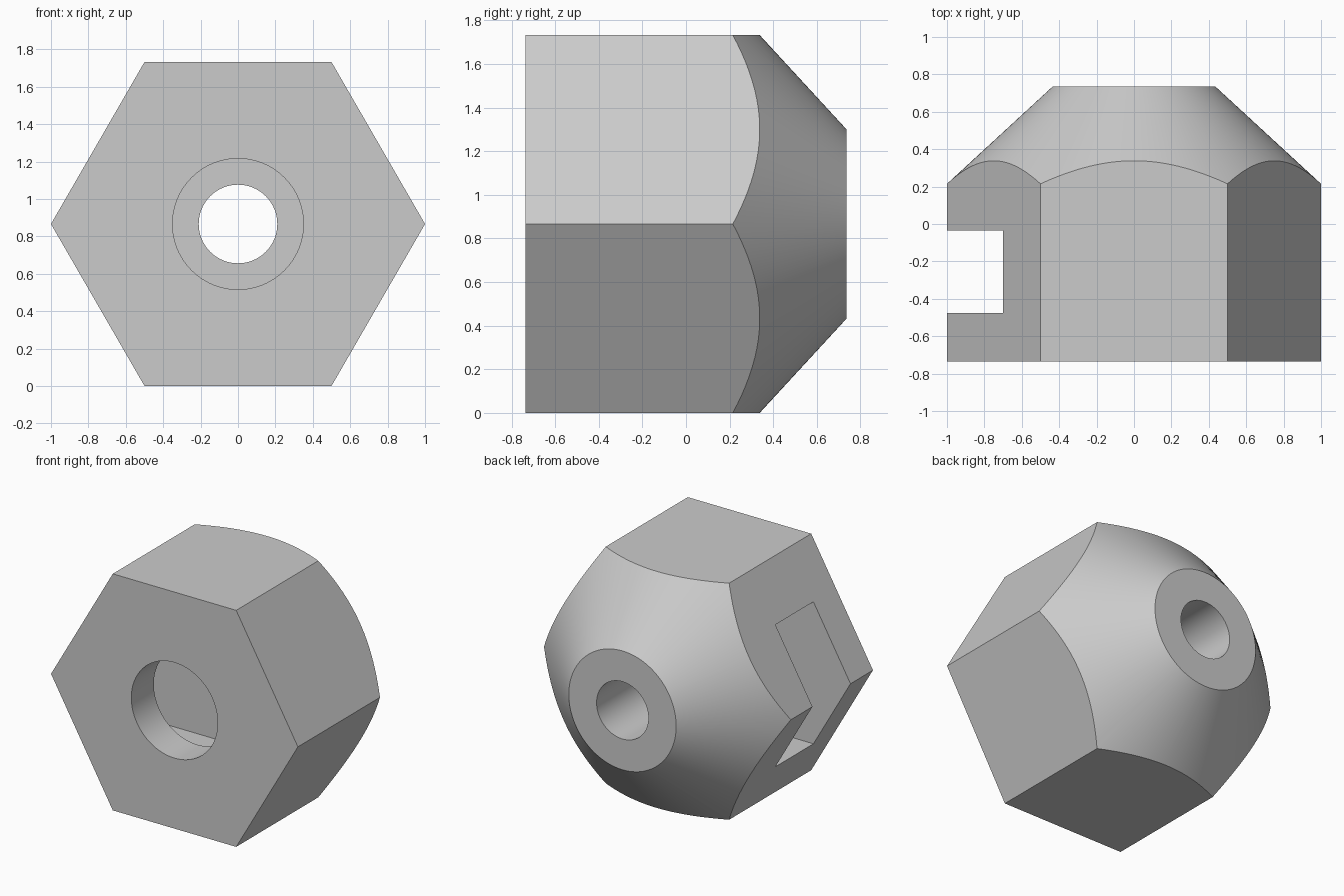
import bpy
import bmesh
from math import cos, sin, tau, sqrt

if "Cube" in bpy.data.objects:
    bpy.data.objects.remove(bpy.data.objects["Cube"], do_unlink=True)

HALF = 0.735            # half depth along y
MID = sqrt(3) / 2       # height of the axis

grey = bpy.data.materials.new("light_grey")
grey.use_nodes = True
colour = (0.6, 0.6, 0.6, 1)
grey.diffuse_color = colour
grey.node_tree.nodes["Principled BSDF"].inputs["Base Color"].default_value = colour


def ring(radius, sides):
    return [(radius * cos(tau * i / sides), radius * sin(tau * i / sides))
            for i in range(sides)]


def loft(name, front, back, y0, y1):
    """Closed solid between two matching outlines (x, height from axis)."""
    bm = bmesh.new()
    a = [bm.verts.new((x, y0, MID + z)) for x, z in front]
    b = [bm.verts.new((x, y1, MID + z)) for x, z in back]
    bm.faces.new(a)
    bm.faces.new(b[::-1])
    n = len(a)
    for i in range(n):
        j = (i + 1) % n
        bm.faces.new((a[j], a[i], b[i], b[j]))
    bmesh.ops.recalc_face_normals(bm, faces=bm.faces[:])
    mesh = bpy.data.meshes.new(name)
    bm.to_mesh(mesh)
    bm.free()
    mesh.materials.append(grey)
    obj = bpy.data.objects.new(name, mesh)
    bpy.context.collection.objects.link(obj)
    return obj


def combine(target, tool, operation):
    tool.hide_render = True
    mod = target.modifiers.new(tool.name, 'BOOLEAN')
    mod.operation = operation
    mod.solver = 'EXACT'
    mod.object = tool
    bpy.context.view_layer.objects.active = target
    bpy.ops.object.modifier_apply(modifier=mod.name)
    bpy.data.objects.remove(tool, do_unlink=True)


# Hexagonal body
hexagon = ring(1, 6)
body = loft("hex_body", hexagon, hexagon, -HALF, HALF)

# Conical chamfer at the back
TIP, SLOPE, EXTRA = 0.435, 1.086, 0.1
front_r = TIP + SLOPE * (2 * HALF + EXTRA)
back_r = TIP - SLOPE * EXTRA
combine(body, loft("chamfer_cone", ring(front_r, 144), ring(back_r, 144),
                   -HALF - EXTRA, HALF + EXTRA), 'INTERSECT')

# Nut slot entering from the right, ending in a hexagonal seat
S = 0.52
seat = [(-1.2, -S), (S / sqrt(3), -S), (2 * S / sqrt(3), 0),
        (S / sqrt(3), S), (-1.2, S)]
combine(body, loft("nut_slot", seat, seat, -0.475, -0.035), 'DIFFERENCE')

# Wide front bore and narrow back bore, both opening into the slot
for name, radius, y0, y1 in (("front_bore", 0.35, -1, -0.25),
                             ("back_bore", 0.21, -0.25, 1)):
    circle = ring(radius, 96)
    combine(body, loft(name, circle, circle, y0, y1), 'DIFFERENCE')

# Smooth the round surfaces, keep the edges sharp
bpy.ops.object.select_all(action='DESELECT')
body.select_set(True)
bpy.context.view_layer.objects.active = body
bpy.ops.object.shade_smooth_by_angle(angle=0.4)
